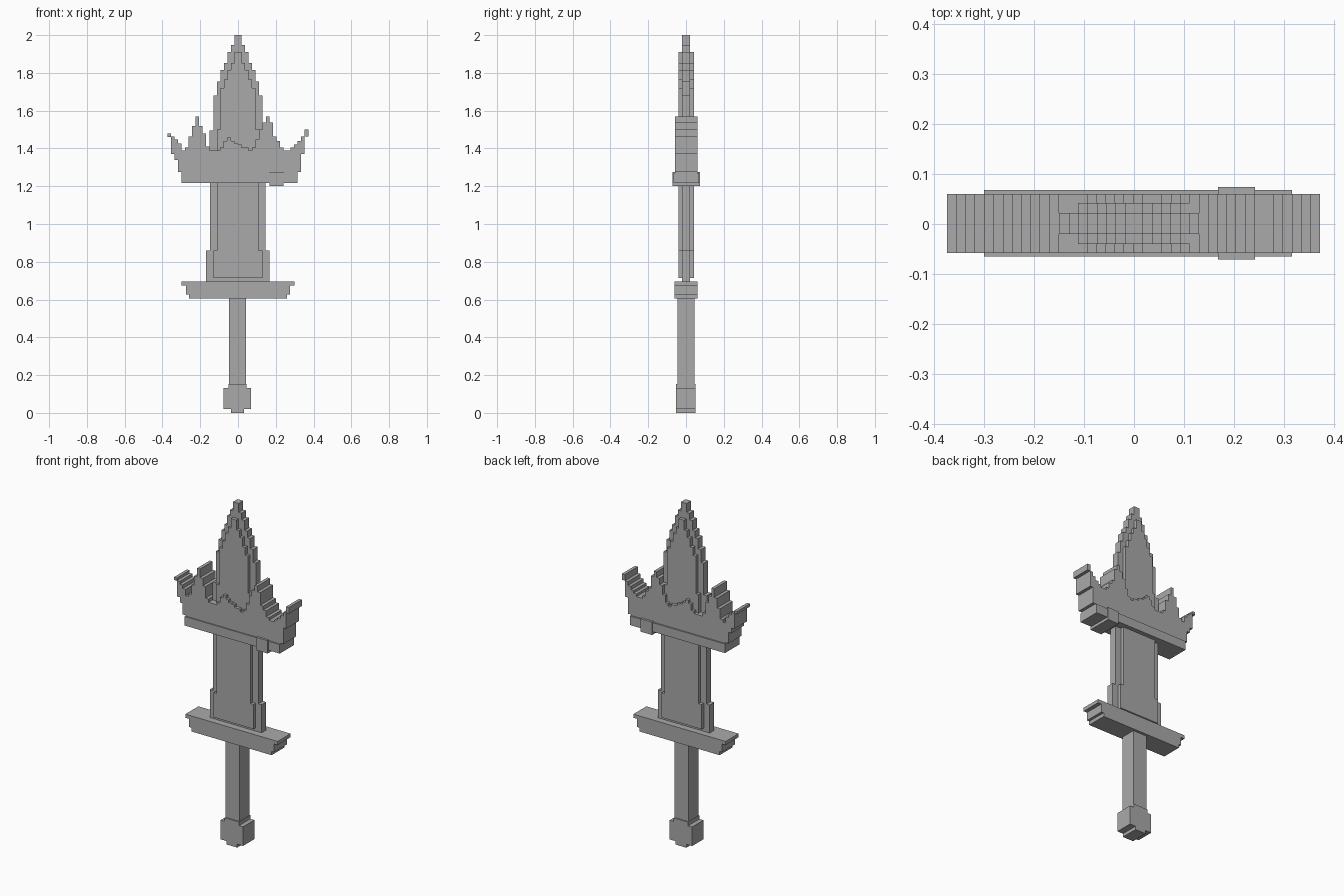
import bpy, bmesh

grey = bpy.data.materials.new("plain grey")
grey.diffuse_color = (0.4, 0.4, 0.4, 1)


def prism(name, outline, y0, y1):
    """Extrude a closed (x, z) outline from y0 to y1."""
    pts = []
    for p in outline:
        if not pts or p != pts[-1]:
            pts.append(p)
    bm = bmesh.new()
    face = bm.faces.new([bm.verts.new((x, y0, z)) for x, z in pts])
    new = bmesh.ops.extrude_face_region(bm, geom=[face])["geom"]
    verts = [v for v in new if isinstance(v, bmesh.types.BMVert)]
    bmesh.ops.translate(bm, verts=verts, vec=(0, y1 - y0, 0))
    bmesh.ops.recalc_face_normals(bm, faces=bm.faces)
    mesh = bpy.data.meshes.new(name)
    bm.to_mesh(mesh)
    bm.free()
    mesh.materials.append(grey)
    obj = bpy.data.objects.new(name, mesh)
    bpy.context.collection.objects.link(obj)
    return obj


def tiers(name, z, steps, y0, y1, cx=0.0):
    """Symmetric stepped silhouette: steps are (half width, top z), from z upwards."""
    right = []
    for half, top in steps:
        right += [(half, z), (half, top)]
        z = top
    outline = [(cx + x, h) for x, h in right] + [(cx - x, h) for x, h in reversed(right)]
    prism(name, outline, y0, y1)


# Handle
tiers("pommel", 0, [(.035, .02), (.073, .132), (.047, .153)], -.053, .051, -.003)
tiers("grip", .15, [(.045, .61)], -.045, .045, -.003)
tiers("guard", .605, [(.26, .627), (.276, .675), (.299, .696)], -.06, .06)

# Lower blade: thin edge with a thicker centre plate
tiers("lower_blade_edge", .69, [(.168, .86), (.147, 1.25)], -.02, .022, -.001)
tiers("lower_blade_plate", .715, [(.13, .86), (.11, 1.25)], -.04, .042, -.001)

# Upper blade, stepping to the tip
tiers("upper_blade_edge", 1.25,
      [(.13, 1.68), (.112, 1.755), (.093, 1.815), (.074, 1.853),
       (.056, 1.91), (.037, 1.948), (.018, 2.0)], -.02, .022)
tiers("upper_blade_plate", 1.25,
      [(.112, 1.5), (.093, 1.72), (.074, 1.765), (.056, 1.815),
       (.037, 1.853), (.018, 1.91)], -.04, .042)
prism("blade_notch", [(-.15, 1.3), (-.12, 1.3), (-.12, 1.495), (-.15, 1.495)], -.02, .022)

# Crown: stepped columns of equal width with a stepped underside
W, X0 = .01865, -.374
tops = [1.478, 1.463, 1.447, 1.426, 1.405, 1.39, 1.41, 1.463, 1.52, 1.57,
        1.52, 1.478, 1.41, 1.39, 1.39, 1.405, 1.44, 1.458, 1.44, 1.425,
        1.42, 1.405, 1.405, 1.39, 1.405, 1.447, 1.5, 1.537, 1.57, 1.537,
        1.463, 1.44, 1.405, 1.39, 1.39, 1.405, 1.42, 1.44, 1.463, 1.5]
tops[4:13] = [1.39, 1.405, 1.463, 1.52, 1.57, 1.52, 1.478, 1.41, 1.39]
bottoms = [1.461, 1.37, 1.34, 1.275] + [1.22] * 33 + [1.275, 1.37, 1.463]


def columns(heights):
    return [(X0 + W * (i + k), h) for i, h in enumerate(heights) for k in (0, 1)]


prism("crown", columns(tops) + columns(bottoms)[::-1], -.058, .06)

# Band along the crown base and its small clasp
tiers("crown_band", 1.217, [(.308, 1.27)], -.065, .068, .008)
tiers("band_clasp", 1.2, [(.037, 1.275)], -.071, .074, .205)
